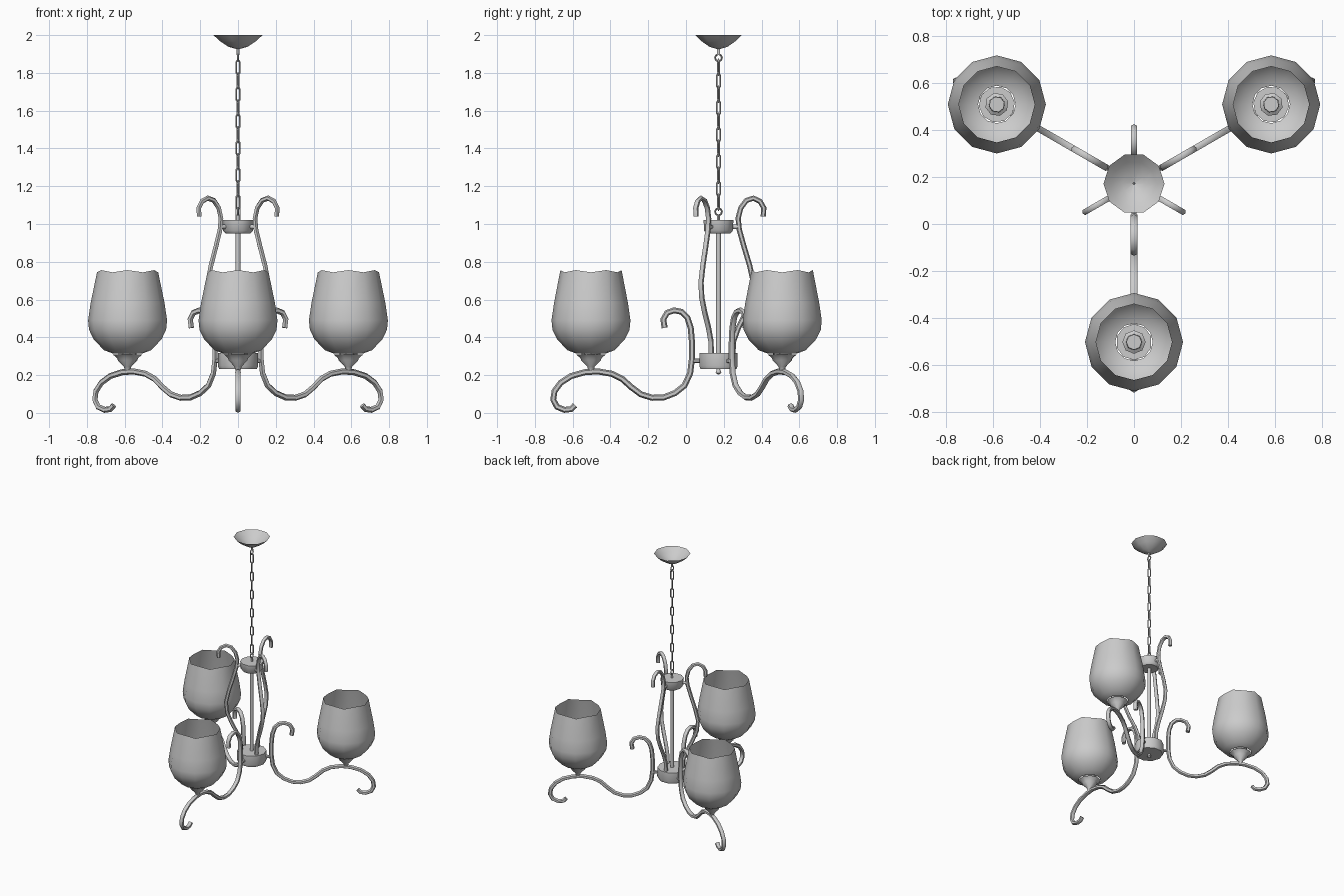
import bpy, math
from mathutils import Vector

if "Cube" in bpy.data.objects:
    bpy.data.objects.remove(bpy.data.objects["Cube"])

CY = 0.172          # y of the central axis
REACH = 0.675       # distance from axis to each lamp
ARM_ANGLES = [30, 150, 270]
SCROLL_ANGLES = [90, 210, 330]


def make_mesh(name, verts, faces, angle=40):
    me = bpy.data.meshes.new(name)
    me.from_pydata(verts, [], faces)
    ob = bpy.data.objects.new(name, me)
    bpy.context.collection.objects.link(ob)
    bpy.ops.object.select_all(action='DESELECT')
    ob.select_set(True)
    bpy.context.view_layer.objects.active = ob
    bpy.ops.object.shade_smooth_by_angle(angle=math.radians(angle))
    ob.location.y = CY
    return ob


def lathe(name, profile, sides, x=0.0, wave=0.0, caps=(False, False), angle=60):
    """Revolve (radius, z) points, listed bottom to top, about the line at x."""
    verts, faces = [], []
    for k, (r, z) in enumerate(profile):
        top = k == len(profile) - 1
        for i in range(sides):
            a = 2 * math.pi * i / sides
            dz = wave * (-1) ** i if top else 0
            verts.append((x + r * math.cos(a), r * math.sin(a), z + dz))
    for k in range(len(profile) - 1):
        for i in range(sides):
            j = (i + 1) % sides
            a, b = k * sides, (k + 1) * sides
            faces.append((a + i, a + j, b + j, b + i))
    if caps[0]:
        faces.append(tuple(reversed(range(sides))))
    if caps[1]:
        n = len(verts)
        faces.append(tuple(range(n - sides, n)))
    return make_mesh(name, verts, faces, angle)


def tube(name, path, radius, sides=6, closed=False):
    """Sweep a round section along a path of (r, z) points in the XZ plane."""
    pts = [Vector((r, 0, z)) for r, z in path]
    n = len(pts)
    verts, faces = [], []
    for k in range(n):
        p0 = pts[k - 1] if closed or k > 0 else pts[k]
        p1 = pts[(k + 1) % n] if closed or k < n - 1 else pts[k]
        t = (p1 - p0).normalized()
        nrm = Vector((-t.z, 0, t.x))
        for i in range(sides):
            a = 2 * math.pi * i / sides
            verts.append(pts[k] + radius * (math.cos(a) * nrm + math.sin(a) * Vector((0, 1, 0))))
    for k in range(n if closed else n - 1):
        a, b = k * sides, ((k + 1) % n) * sides
        for i in range(sides):
            j = (i + 1) % sides
            faces.append((a + i, b + i, b + j, a + j))
    if not closed:
        faces.append(tuple(range(sides)))
        faces.append(tuple(reversed(range((n - 1) * sides, n * sides))))
    return make_mesh(name, verts, faces, 60)


def around(ob, angles):
    """Place the part and its linked copies at the given angles about the axis."""
    for k, a in enumerate(angles):
        o = ob if k == 0 else ob.copy()
        if k:
            bpy.context.collection.objects.link(o)
        o.rotation_euler.z = math.radians(a)


# Ceiling canopy: open shallow bowl
lathe("ceiling_canopy", [(0.004, 1.925), (0.05, 1.938), (0.095, 1.968), (0.13, 2.0)], 10)

# Central rod with upper and lower hubs
lathe("central_rod", [(0.013, 0.24), (0.013, 1.0)], 8, caps=(True, True))
lathe("upper_hub", [(0.066, 0.95), (0.08, 0.965), (0.083, 1.02)], 10, caps=(True, True), angle=45)
lathe("lower_hub", [(0.1, 0.232), (0.107, 0.25), (0.105, 0.318)], 10, caps=(True, True), angle=45)
lathe("bottom_finial", [(0.004, 0.203), (0.015, 0.212), (0.008, 0.235)], 8, caps=(True, False))

# Chain rings at both ends, then alternating links between them
for z in (1.065, 1.88):
    ring = [(0.018 * math.cos(i * math.pi / 4), z + 0.02 * math.sin(i * math.pi / 4)) for i in range(8)]
    tube("chain_ring", ring, 0.005, 4, True).rotation_euler.z = math.pi / 2
lathe("upper_loop_stem", [(0.008, 1.015), (0.008, 1.05)], 6)
lathe("canopy_loop_stem", [(0.008, 1.895), (0.008, 1.93)], 6)
LINKS = 11
for k in range(LINKS):
    zc = 1.08 + (k + 0.5) * 0.785 / LINKS
    w, h, e = 0.01, 0.03, 0.043
    link = [(w, zc - h), (w, zc + h), (0, zc + e), (-w, zc + h), (-w, zc - h), (0, zc - e)]
    tube("chain_link", link, 0.0042, 4, True).rotation_euler.z = math.radians(25 + 90 * (k % 2))

# S-shaped lamp arms
arm = [(0.285, 0.45), (0.292, 0.495), (0.272, 0.53), (0.235, 0.543), (0.195, 0.535), (0.165, 0.505),
       (0.147, 0.45), (0.14, 0.37), (0.14, 0.29), (0.15, 0.21), (0.18, 0.145), (0.23, 0.105),
       (0.29, 0.082), (0.35, 0.08), (0.41, 0.098), (0.46, 0.135), (0.51, 0.18), (0.565, 0.207),
       (0.64, 0.22), (0.71, 0.215), (0.78, 0.195), (0.835, 0.16), (0.868, 0.115), (0.875, 0.07),
       (0.855, 0.032), (0.815, 0.016), (0.78, 0.02), (0.76, 0.04)]
around(tube("lamp_arm", arm, 0.016), ARM_ANGLES)
around(tube("arm_peg", [(0.09, 0.275), (0.145, 0.275)], 0.012), ARM_ANGLES)

# Upper scrolls running from lower hub past the upper hub
scroll = [(0.237, 1.04), (0.24, 1.085), (0.22, 1.12), (0.185, 1.137), (0.148, 1.125), (0.118, 1.085),
          (0.104, 1.03), (0.11, 0.97), (0.135, 0.88), (0.165, 0.78), (0.185, 0.69), (0.177, 0.61),
          (0.145, 0.53), (0.105, 0.45), (0.08, 0.38), (0.075, 0.3)]
around(tube("upper_scroll", scroll, 0.014), SCROLL_ANGLES)
around(tube("scroll_peg", [(0.07, 0.985), (0.112, 0.985)], 0.012), SCROLL_ANGLES)

# Lamps: cup, socket, bulb stub and open glass shade
cup = [(0.014, 0.225), (0.02, 0.245), (0.052, 0.278), (0.056, 0.29), (0.077, 0.308)]
around(lathe("lamp_cup", cup, 10, REACH, caps=(True, True), angle=45), ARM_ANGLES)
around(lathe("lamp_socket", [(0.05, 0.3), (0.05, 0.35), (0.035, 0.36), (0.033, 0.42)], 8, REACH,
             caps=(False, True), angle=45), ARM_ANGLES)
shade = [(0.08, 0.315), (0.125, 0.332), (0.18, 0.39), (0.204, 0.44), (0.209, 0.49),
         (0.196, 0.58), (0.162, 0.75)]
around(lathe("lamp_shade", shade, 12, REACH, wave=0.006), ARM_ANGLES)
